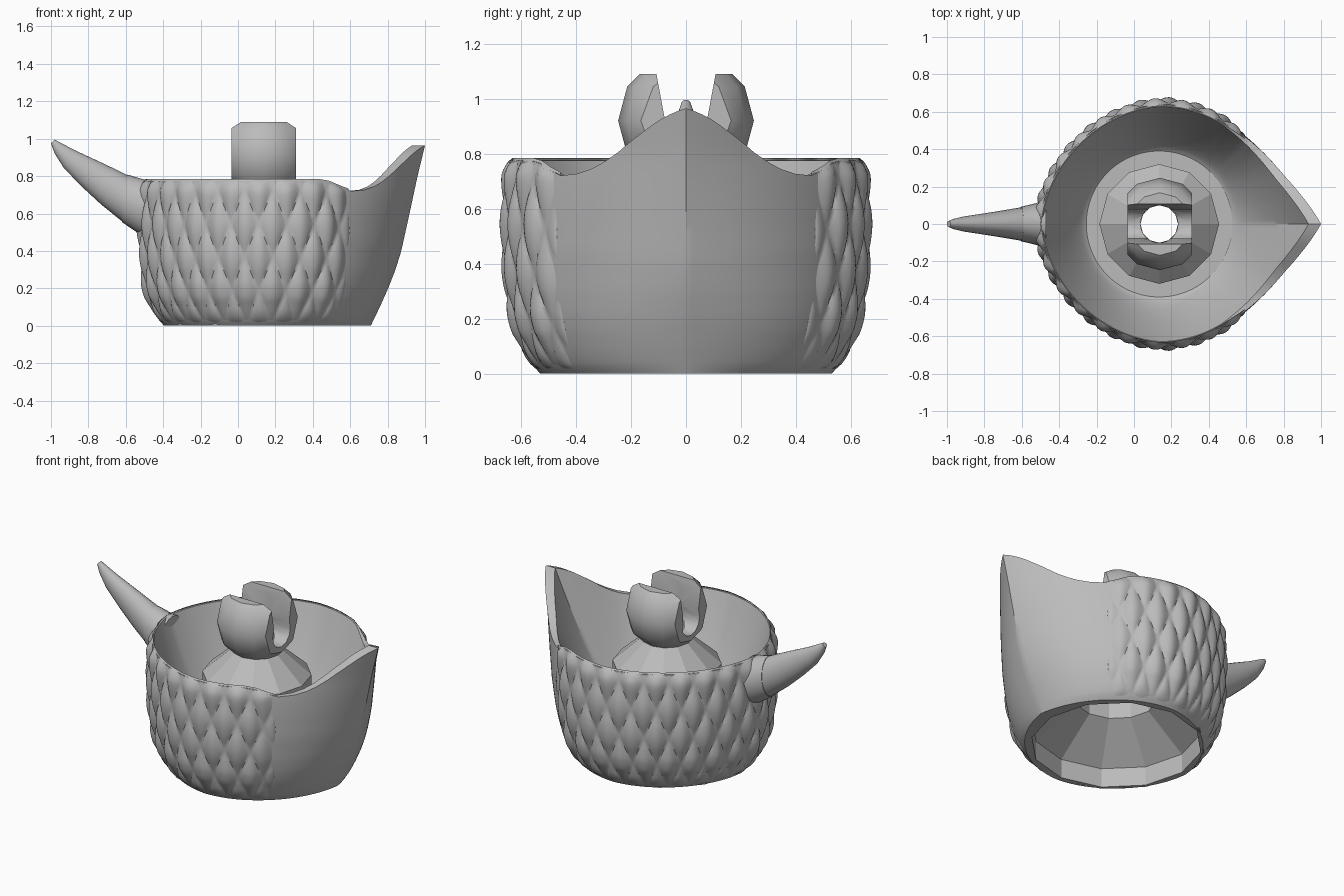
import bpy, bmesh, math
from math import sin, cos, pi, radians, degrees

CX = 0.135           # axis of the bowl
FLOOR = 0.29         # inner floor height
EDGE = 45            # half angle of the smooth prow, degrees

if "Cube" in bpy.data.objects:
    bpy.data.objects.remove(bpy.data.objects["Cube"], do_unlink=True)

grey = bpy.data.materials.new("plain_grey")
grey.use_nodes = True
grey.diffuse_color = (0.5, 0.5, 0.5, 1)
grey.node_tree.nodes["Principled BSDF"].inputs["Base Color"].default_value = (0.5, 0.5, 0.5, 1)


def interp(table, x):
    """Linear lookup in a list of (x, value)."""
    if x <= table[0][0]:
        return table[0][1]
    for (x0, v0), (x1, v1) in zip(table, table[1:]):
        if x <= x1:
            return v0 + (v1 - v0) * (x - x0) / (x1 - x0)
    return table[-1][1]


def shade(ob, angle):
    if angle:
        bpy.ops.object.select_all(action='DESELECT')
        ob.select_set(True)
        bpy.context.view_layer.objects.active = ob
        bpy.ops.object.shade_smooth_by_angle(angle=radians(angle))


def finish(name, bm, smooth=30):
    bmesh.ops.recalc_face_normals(bm, faces=bm.faces)
    mesh = bpy.data.meshes.new(name)
    bm.to_mesh(mesh)
    bm.free()
    mesh.materials.append(grey)
    ob = bpy.data.objects.new(name, mesh)
    bpy.context.collection.objects.link(ob)
    shade(ob, smooth)
    return ob


def loft(name, rings, loop=False, caps=False, smooth=30):
    """Skin a list of equal closed rings of points."""
    bm = bmesh.new()
    rows = [[bm.verts.new(p) for p in ring] for ring in rings]
    n = len(rows[0])
    pairs = list(zip(rows, rows[1:])) + ([(rows[-1], rows[0])] if loop else [])
    for a, b in pairs:
        for i in range(n):
            j = (i + 1) % n
            bm.faces.new((a[i], a[j], b[j], b[i]))
    if caps:
        bm.faces.new(rows[0])
        bm.faces.new(rows[-1])
    return finish(name, bm, smooth)


def polar(r, t, z):
    return (CX + r * cos(t), r * sin(t), z)


# Bowl shape: round radius, prow reach and rim height
ROUND = [(0, .53), (.03, .558), (.08, .583), (.15, .61), (.22, .628), (.3, .64),
         (.45, .652), (.6, .652), (.7, .648), (.8, .638)]
PROW = [(0, .575), (.1, .623), (.2, .668), (.3, .707), (.4, .738), (.6, .782), (.8, .825), (.965, .865)]
RIM = [(0, .965), (3, .95), (7, .922), (11, .885), (15, .85), (20, .805), (25, .77),
       (30, .745), (36, .727), (44, .72), (50, .74), (56, .765), (62, .775)]


def off_axis(t):
    return abs(degrees(math.atan2(sin(t), cos(t))))


def prow_weight(t):
    return max(0, 1 - off_axis(t) / 57) ** 1.85


def outer(t, z):
    # slightly flattened on the two quarters beside the horn
    r = interp(ROUND, z) * (1 - .09 * max(0, -cos(t)) * abs(sin(t)))
    return r + (interp(PROW, z) - r) * prow_weight(t)


def rim(t):
    return interp(RIM, off_axis(t))


# Bowl body: bottom edge, outer wall, rim, inner wall, floor
def body_ring(fn, n=180):
    return [polar(*fn(2 * pi * i / n)) for i in range(n)]


def wall(s):
    return lambda t: (outer(t, s * rim(t)), t, s * rim(t))


def inner(s):
    def fn(t):
        top = outer(t, rim(t)) - .012 - .055 * prow_weight(t) ** .45
        return (.39 + (top - .39) * s ** .75, t, FLOOR + (rim(t) - FLOOR) * s)
    return fn


rings = [body_ring(lambda t: (.5, t, 0))]
rings += [body_ring(wall((i / 28) ** 1.3)) for i in range(29)]
rings += [body_ring(inner((1 - i / 20) ** 1.3)) for i in range(21)]
rings.append(body_ring(lambda t: (.3, t, FLOOR)))
loft("bowl_body", rings)

# Scale covering: puffed diamonds around everything but the prow
COLUMNS, PER, ROWS = 20, 12, 26
bm = bmesh.new()
bmesh.ops.create_grid(bm, x_segments=COLUMNS * PER, y_segments=ROWS, size=1)
bmesh.ops.poke(bm, faces=bm.faces)
for vert in bm.verts:
    x, y, _ = vert.co
    u, v = (x + 1) / 2 * COLUMNS, (y + 1) / 2 * ROWS / PER
    t = radians(EDGE + (x + 1) / 2 * (360 - 2 * EDGE))
    z = .004 + (rim(t) + .006) * (y + 1) / 2
    puff = abs(sin(pi * (u + v)) * sin(pi * (u - v))) ** .8
    h = (.003 + .025 * puff) * min(1, .3 + z * 5)
    # round the outline of the covering down into the body
    inset = min((1 - abs(x)) * 12, (1 - abs(y)) * 7, 1)
    h = -.008 + (h + .008) * math.sqrt(max(0, inset))
    vert.co = polar(outer(t, z) + h, t, z)
finish("scale_cover", bm, 60)


# Horn and its collar: tilted oval sections
def oval(x, z, tilt, tall, wide, n=24):
    return [(x + tall * cos(2 * pi * i / n) * sin(tilt), wide * sin(2 * pi * i / n),
             z + tall * cos(2 * pi * i / n) * cos(tilt)) for i in range(n)]


loft("horn", [oval(*s) for s in (
    (-.47, .61, 0, .13, .11), (-.6, .678, .12, .125, .09), (-.7, .746, .33, .102, .073),
    (-.8, .817, .5, .08, .057), (-.9, .89, .6, .056, .042), (-.96, .948, .7, .033, .028),
    (-.99, .985, .75, .014, .016))], caps=True, smooth=50)
loft("horn_collar", [oval(*s) for s in (
    (-.47, .625, 0, .15, .13), (-.53, .642, .04, .146, .11), (-.605, .681, .12, .128, .092))], caps=True)

# Central hub: hollow base, post, cone and neck
hub = [(.5, .002), (.5, .125), (.245, .32), (.245, .54), (.1, .62), (.1, .76),
       (.13, .745), (.32, .575), (.32, .275), (.52, .14), (.52, .002)]
loft("hub", [[polar(r, pi * i / 6, z) for i in range(12)] for r, z in hub], loop=True, smooth=0)

# Ball clip: faceted ball trimmed flat on two sides and the top
bm = bmesh.new()
bmesh.ops.create_uvsphere(bm, u_segments=12, v_segments=6, radius=.247)
for co, no in (((.173, 0, 0), (1, 0, 0)), ((-.173, 0, 0), (-1, 0, 0)), ((0, 0, .17), (0, 0, 1))):
    bmesh.ops.bisect_plane(bm, geom=bm.verts[:] + bm.edges[:] + bm.faces[:],
                           plane_co=co, plane_no=no, clear_outer=True)
    bmesh.ops.holes_fill(bm, edges=[e for e in bm.edges if e.is_boundary], sides=0)
bmesh.ops.translate(bm, verts=bm.verts, vec=(CX + .003, 0, .92))
clip = finish("ball_clip", bm, 0)

# Slot and through hole cut from the clip
half = [(.115, 1.13), (.078, .93), (.088, .88), (.078, .835), (.045, .8)]
slot = half + [(0, .79)] + [(-y, z) for y, z in reversed(half)]
cutters = [
    loft("slot_cutter", [[(CX + x, y, z) for y, z in slot] for x in (-.4, .4)], caps=True, smooth=0),
    loft("hole_cutter", [[polar(.1, 2 * pi * i / 32, z) for i in range(32)] for z in (.5, 1.3)],
         caps=True, smooth=0)]
bpy.context.view_layer.objects.active = clip
for cutter in cutters:
    mod = clip.modifiers.new("cut", 'BOOLEAN')
    mod.operation = 'DIFFERENCE'
    mod.solver = 'EXACT'
    mod.object = cutter
    bpy.ops.object.modifier_apply(modifier=mod.name)
    bpy.data.objects.remove(cutter, do_unlink=True)
shade(clip, 35)
